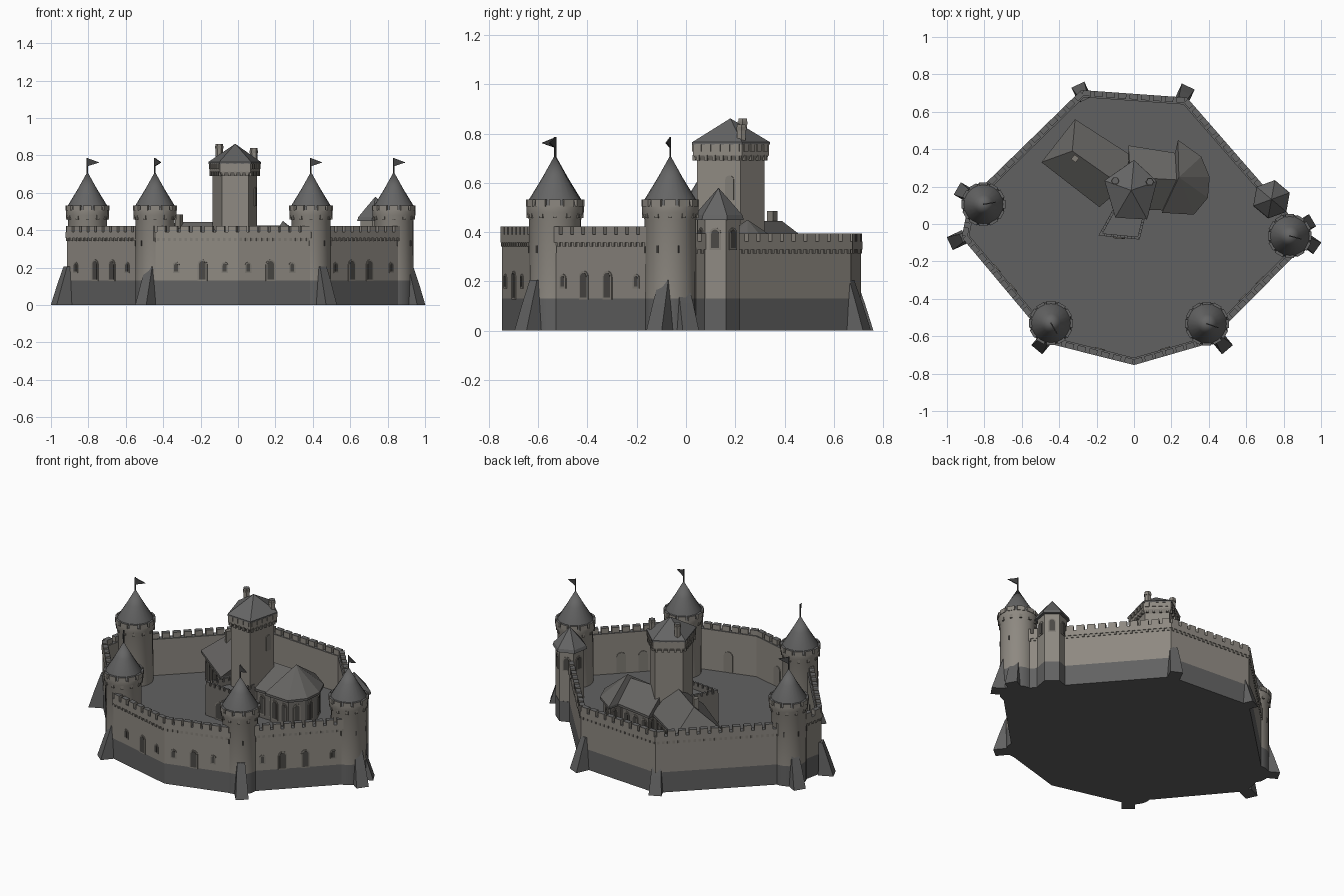
import bpy, bmesh, math
from mathutils import Vector

cube = bpy.data.objects.get("Cube")
if cube:
    bpy.data.objects.remove(cube)

PALETTE = {
    "wall_stone": (0.27, 0.25, 0.22), "base_stone": (0.12, 0.12, 0.12),
    "trim_stone": (0.22, 0.205, 0.18), "slate_roof": (0.13, 0.13, 0.13),
    "house_roof": (0.13, 0.126, 0.12), "hall_stone": (0.17, 0.16, 0.145),
    "opening": (0.07, 0.066, 0.06), "flag_cloth": (0.06, 0.06, 0.06)}
MATS = {}
for key, rgb in PALETTE.items():
    m = bpy.data.materials.new(key)
    m.use_nodes = True
    m.diffuse_color = (*rgb, 1)
    m.node_tree.nodes["Principled BSDF"].inputs["Base Color"].default_value = (*rgb, 1)
    m.node_tree.nodes["Principled BSDF"].inputs["Roughness"].default_value = 0.9
    MATS[key] = m
ORDER = list(PALETTE)


# --- helpers ---
def finish(bm, name, smooth=False):
    bmesh.ops.recalc_face_normals(bm, faces=bm.faces)
    # level tops of the battlements are capped in dark slate
    for f in bm.faces:
        if f.normal.z > 0.9 and ORDER[f.material_index] in ("wall_stone", "hall_stone"):
            f.material_index = ORDER.index("slate_roof")
    mesh = bpy.data.meshes.new(name)
    bm.to_mesh(mesh)
    bm.free()
    for key in ORDER:
        mesh.materials.append(MATS[key])
    ob = bpy.data.objects.new(name, mesh)
    bpy.context.collection.objects.link(ob)
    if smooth:
        bpy.ops.object.select_all(action='DESELECT')
        ob.select_set(True)
        bpy.context.view_layer.objects.active = ob
        bpy.ops.object.shade_smooth_by_angle(angle=math.radians(35))


def loft(bm, rings, mat):
    """Skin rings of equal length and cap both ends."""
    rows = [[bm.verts.new(p) for p in r] for r in rings]
    n = len(rows[0])
    faces = [bm.faces.new((a[i], a[(i + 1) % n], b[(i + 1) % n], b[i]))
             for a, b in zip(rows, rows[1:]) for i in range(n)]
    faces += [bm.faces.new(rows[0][::-1]), bm.faces.new(rows[-1])]
    for f in faces:
        f.material_index = ORDER.index(mat)
    bmesh.ops.remove_doubles(bm, verts=[v for r in rows for v in r], dist=1e-5)


def flat(pts, z):
    return [(p[0], p[1], z) for p in pts]


def prism(bm, pts, z0, z1, mat):
    loft(bm, [flat(pts, z0), flat(pts, z1)], mat)


def unit(deg):
    return Vector((math.cos(math.radians(deg)), math.sin(math.radians(deg))))


def ngon(c, r, n, start=0):
    return [c + r * unit(start + 360 * i / n) for i in range(n)]


def slab(bm, c, d, w, t, z0, z1, mat):
    n = Vector((d.y, -d.x))
    prism(bm, [c + d * w * a / 2 + n * t * b / 2
               for a, b in ((-1, -1), (1, -1), (1, 1), (-1, 1))], z0, z1, mat)


def arch(bm, c, d, z, w, h, t, mat):
    n = Vector((d.y, -d.x))
    prof = [(-w / 2, z), (w / 2, z)]
    prof += [(w / 2 * math.cos(a), z + h - w / 2 + w / 2 * math.sin(a))
             for a in [math.pi * i / 6 for i in range(7)]]
    loft(bm, [[(*(c + d * u + n * s * t / 2), v) for u, v in prof] for s in (-1, 1)], mat)


def window(bm, c, d, z, w, h):
    arch(bm, c, d, z - 0.008, w + 0.016, h + 0.016, 0.008, "trim_stone")
    arch(bm, c, d, z, w, h, 0.012, "opening")


def edges(poly):
    for p, q in zip(poly, poly[1:] + poly[:1]):
        d = (q - p).normalized()
        yield p, q, d, Vector((d.y, -d.x))


def inset(poly, dist):
    ns = [-e[3] for e in edges(poly)]
    return [p + (ns[i - 1] + ns[i]) * dist / (1 + ns[i - 1].dot(ns[i]))
            for i, p in enumerate(poly)]


def row(bm, p, q, step, w, t, z0, z1, mat):
    """Evenly spaced blocks from p to q."""
    count = max(2, round((q - p).length / step))
    for i in range(count):
        slab(bm, p.lerp(q, (i + 0.5) / count), (q - p).normalized(), w, t, z0, z1, mat)


def vecs(*pts):
    return [Vector(p) for p in pts]


FLOOR = 0.13
# corners run anticlockwise from the front point
outer = vecs((0, -.748), (.385, -.637), (.915, -.105), (.86, .005), (.28, .67),
             (-.28, .71), (-.875, .13), (-.915, -.07), (-.44, -.637))
inner = inset(outer, 0.032)

# --- courtyard base ---
bm = bmesh.new()
prism(bm, outer, 0, FLOOR, "base_stone")
finish(bm, "courtyard_base")

# --- curtain walls with parapet, corbels and windows ---
wall, win = bmesh.new(), bmesh.new()
wide, lip = inset(outer, -0.006), inset(outer, -0.002)
# per wall: window kind (small or Large) and place along the wall
SPECS = {0: (("s", .14), ("L", .45), ("s", .75)),
         1: (("s", .26), ("L", .42), ("L", .60), ("s", .82)),
         7: (("s", .10), ("L", .32), ("L", .51), ("s", .68)),
         8: (("s", .25), ("L", .57), ("s", .84))}
for i, (p, q, d, n) in enumerate(edges(outer)):
    j = (i + 1) % len(outer)
    low = 0.028 if 3 <= i <= 5 else 0
    prism(wall, [p, q, inner[j], inner[i]], FLOOR, 0.36 - low, "wall_stone")
    prism(wall, [wide[i], wide[j], inner[j], inner[i]], 0.358 - low, 0.39 - low, "wall_stone")
    a, b = wide[i] - n * 0.015, wide[j] - n * 0.015
    row(wall, a, b, 0.062, 0.045, 0.03, 0.388 - low, 0.423 - low, "wall_stone")
    row(wall, lip[i], lip[j], 0.031, 0.014, 0.008, 0.342 - low, 0.36 - low, "trim_stone")
    for kind, t in SPECS.get(i, ()):
        z, w, h = (0.135, 0.036, 0.1) if kind == "L" else (0.18, 0.02, 0.042)
        window(win, p.lerp(q, t), d, z, w, h)
        if kind == "L":
            arch(win, inner[i].lerp(inner[j], t), d, z, w + 0.02, h + 0.03, 0.01, "trim_stone")
finish(wall, "curtain_wall")
finish(win, "wall_windows")

# --- round towers ---
TOWERS = [((-.444, -.53), -60, 225), ((.39, -.533), -20, 315),
          ((.833, -.064), -15, 330), ((-.805, .105), 10, 160)]
for k, (pos, wind, face) in enumerate(TOWERS):
    c = Vector(pos)
    bm = bmesh.new()
    ring = lambda r, z: flat(ngon(c, r, 20), z)
    loft(bm, [ring(.105, 0), ring(.105, FLOOR)], "base_stone")
    loft(bm, [ring(.105, FLOOR), ring(.104, .45), ring(.115, .48), ring(.115, .508)], "wall_stone")
    loft(bm, [ring(.112, .505), ring(.108, .527), ring(.05, .622), ring(.0, .712)], "slate_roof")
    finish(bm, f"round_tower_{k + 1}", True)
    # merlons, corbels and arrow slits
    bm = bmesh.new()
    for s in range(12):
        u = unit(30 * s)
        t = Vector((-u.y, u.x))
        slab(bm, c + u * .108, t, .046, .018, .505, .533, "wall_stone")
        slab(bm, c + u * .108, t, .016, .012, .457, .48, "trim_stone")
    for turn in (-50, 0, 50):
        u = unit(face + turn)
        slab(bm, c + u * .103, Vector((-u.y, u.x)), .008, .008, .315, .345, "opening")
    finish(bm, f"tower_battlement_{k + 1}")
    # pennant
    bm = bmesh.new()
    prism(bm, ngon(c, .004, 6), .70, .787, "flag_cloth")
    d = unit(wind)
    n = Vector((-d.y, d.x)) * .003
    loft(bm, [[(*(c + d * u + n * s), z) for u, z in ((0, .785), (.065, .762), (0, .742))]
              for s in (-1, 1)], "flag_cloth")
    finish(bm, f"pennant_{k + 1}")

# --- sloping buttresses: outer foot and facing angle ---
bm = bmesh.new()
FEET = [((-.985, -.105), 205), ((-.945, .19), 150), ((-.30, .745), 115), ((.29, .735), 65),
        ((.98, -.13), 325), ((.955, .02), 30), ((.50, -.672), 310), ((-.52, -.672), 230)]
for foot, ang in FEET:
    u = unit(ang)
    t = Vector((-u.y, u.x))
    tip = Vector(foot)
    section = lambda out, w, z: [(*(tip - u * b + t * a * w), z)
                                 for a, b in ((-1, .09), (1, .09), (1, out), (-1, out))]
    loft(bm, [section(0, .038, 0), section(.035, .031, .11), section(.068, .023, .205)],
         "base_stone")
finish(bm, "buttresses")

# --- small six-sided turret ---
bm = bmesh.new()
c = Vector((.735, .132))
prism(bm, ngon(c, .088, 6, 20), 0, FLOOR, "base_stone")
prism(bm, ngon(c, .086, 6, 20), FLOOR, .455, "wall_stone")
loft(bm, [flat(ngon(c, r, 6, 20), z) for r, z in ((.104, .45), (.098, .47), (.045, .53), (0, .58))],
     "slate_roof")
for p, q, d, n in edges(ngon(c, .086, 6, 20)):
    window(bm, p.lerp(q, .5), d, .335, .032, .075)
finish(bm, "small_turret")

# --- five-sided keep ---
bm = bmesh.new()
c = Vector((-.015, .18))
crown = vecs((0, .342), (-.158, .232), (-.10, .035), (.07, .025), (.122, .228))
body = inset(crown, .018)
prism(bm, body, FLOOR, .70, "wall_stone")
loft(bm, [flat(body, .69), flat(inset(crown, .004), .712), flat(inset(crown, .004), .758)],
     "wall_stone")
for p, q, d, n in edges(inset(crown, .007)):
    row(bm, p, q, .04, .024, .016, .728, .757, "wall_stone")
    row(bm, p, q, .035, .014, .012, .69, .714, "trim_stone")
loft(bm, [flat(crown, .755), flat(crown, .765), [(*c, .862)] * 5], "slate_roof")
arch(bm, body[3].lerp(body[4], .75), (body[4] - body[3]).normalized(), .53, .036, .1, .01,
     "trim_stone")
finish(bm, "keep")
bm = bmesh.new()
for pos, top in (((-.10, .23), .862), ((.085, .225), .838)):
    prism(bm, ngon(Vector(pos), .02, 6), .72, top, "wall_stone")
    prism(bm, ngon(Vector(pos), .023, 6), top - .025, top - .012, "trim_stone")
prism(bm, ngon(Vector((-.315, .35)), .022, 4, 10), .33, .485, "trim_stone")
finish(bm, "chimneys")

# --- terrace before the keep ---
bm = bmesh.new()
porch = vecs((-.19, -.062), (.03, -.083), (.07, .08), (-.10, .10))
rim = inset(porch, .014)
prism(bm, porch, FLOOR, .30, "hall_stone")
for i, (p, q, d, n) in enumerate(edges(porch)):
    j = (i + 1) % 4
    prism(bm, [p, q, rim[j], rim[i]], .299, .325, "hall_stone")
    row(bm, p - n * .007, q - n * .007, .04, .026, .014, .324, .345, "hall_stone")
window(bm, porch[0].lerp(porch[1], .5), (porch[1] - porch[0]).normalized(), .138, .05, .10)
finish(bm, "terrace")


# --- halls beside the keep ---
def hall(name, foot, ridge, top):
    """Walls under a pitched roof; ridge holds one top point per corner."""
    bm = bmesh.new()
    body = inset(foot, .02)
    prism(bm, body, FLOOR, .32, "hall_stone")
    loft(bm, [flat(foot, .30), flat(foot, .315), flat(ridge, top)], "house_roof")
    for p, q, d, n in edges(body):
        count = max(1, int((q - p).length / .06))
        for k in range(count):
            window(bm, p.lerp(q, (k + .5) / count), d, .16, .03, .11)
    finish(bm, name)


far, near = Vector((-.33, .39)), Vector((-.06, .20))
hall("left_hall", vecs((-.315, .56), (-.495, .33), (-.185, .09), (-.02, .37)),
     [far, far, near, near], .445)
west, east = Vector((-.02, .25)), Vector((.25, .235))
hall("right_hall", vecs((-.03, .08), (.24, .07), (.22, .38), (-.03, .42)),
     [west, east, east, west], .425)
peak = Vector((.24, .25))
hall("apse", vecs((.15, .06), (.32, .05), (.395, .14), (.405, .25), (.36, .36), (.235, .45)),
     [peak] * 6, .45)
